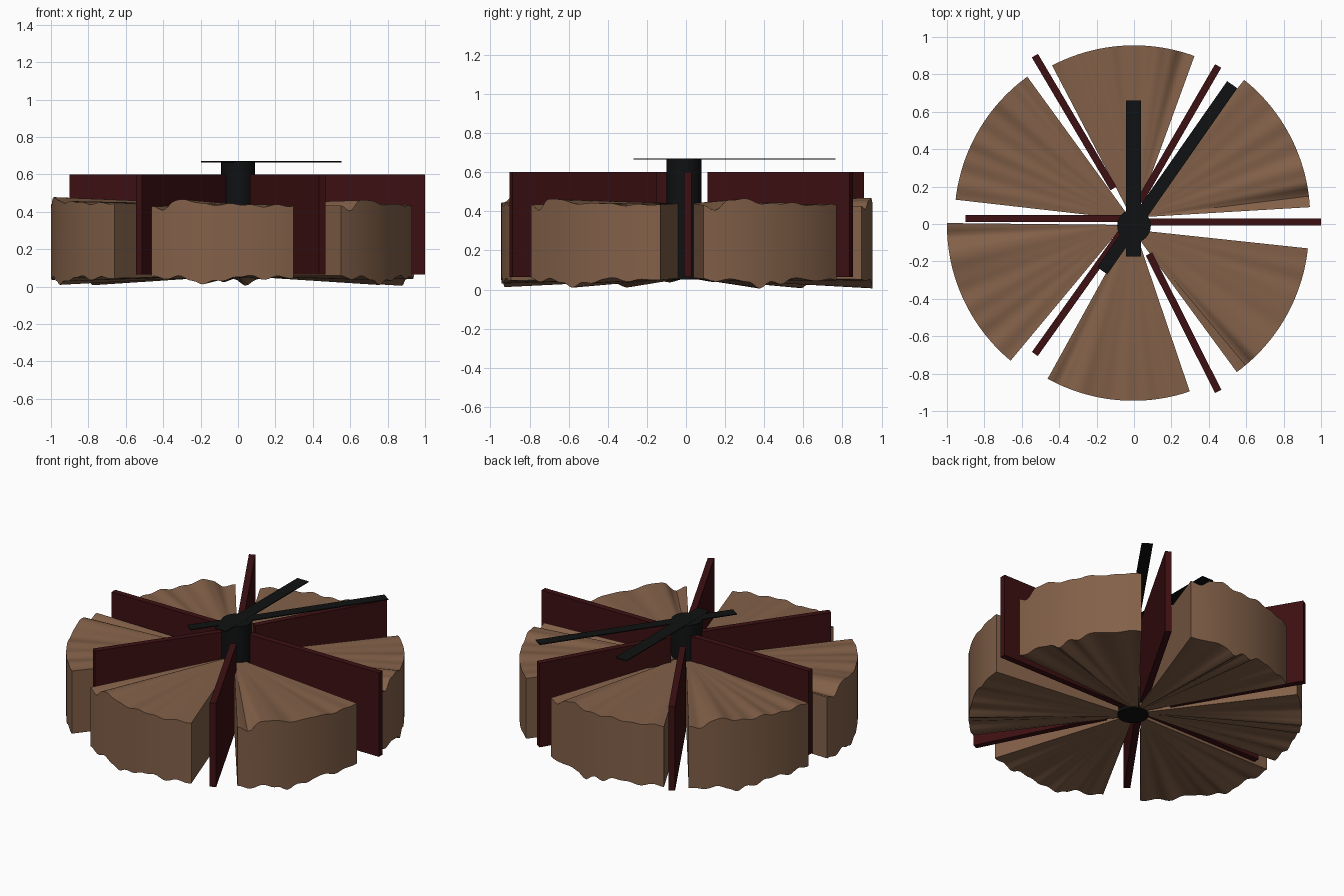
import bpy, bmesh, math
from mathutils import Matrix, Vector

if "Cube" in bpy.data.objects:
    bpy.data.objects.remove(bpy.data.objects["Cube"])


def material(name, color):
    m = bpy.data.materials.new(name)
    m.diffuse_color = (*color, 1)
    m.use_nodes = True
    m.node_tree.nodes["Principled BSDF"].inputs["Base Color"].default_value = m.diffuse_color
    return m


BROWN = material("brown", (0.225, 0.118, 0.066))
MAROON = material("dark_red", (0.047, 0.005, 0.006))
BLACK = material("black", (0.005, 0.0055, 0.006))


def finish(bm, name, mat, smooth=False):
    bmesh.ops.recalc_face_normals(bm, faces=bm.faces)
    me = bpy.data.meshes.new(name)
    bm.to_mesh(me)
    bm.free()
    me.materials.append(mat)
    ob = bpy.data.objects.new(name, me)
    bpy.context.collection.objects.link(ob)
    if smooth:
        bpy.ops.object.select_all(action='DESELECT')
        ob.select_set(True)
        bpy.context.view_layer.objects.active = ob
        bpy.ops.object.shade_smooth_by_angle(angle=math.radians(35))
    return ob


def bar(name, a, b, width, z0, z1, mat):
    """Straight upright bar between two plan points."""
    a, b = Vector(a), Vector(b)
    d = b - a
    c = (a + b) / 2
    bm = bmesh.new()
    bmesh.ops.create_cube(bm, size=1, matrix=Matrix.Translation((c.x, c.y, (z0 + z1) / 2))
                          @ Matrix.Rotation(math.atan2(d.y, d.x), 4, 'Z')
                          @ Matrix.Diagonal((d.length, width, z1 - z0, 1)))
    return finish(bm, name, mat)


# Rim heights along a wedge (fraction of the arc, z)
TOP = [(0, .43), (.08, .408), (.17, .458), (.25, .466), (.38, .442), (.5, .437),
       (.58, .445), (.68, .436), (.8, .43), (.9, .437), (1, .43)]
BOTTOM = [(0, .055), (.1, .042), (.2, .055), (.3, .035), (.37, .008), (.45, .038),
          (.52, .028), (.6, .054), (.7, .057), (.8, .04), (.9, .055), (1, .045)]


def height(points, t):
    for (t0, z0), (t1, z1) in zip(points, points[1:]):
        if t <= t1:
            s = (t - t0) / (t1 - t0)
            s = s * s * (3 - 2 * s)
            return z0 + (z1 - z0) * s
    return points[-1][1]


def wedge(name, apex, a0, a1, seed, lift=0.0, radius=0.945, n=40):
    """Pie wedge whose folds fan out from the apex."""
    bm = bmesh.new()
    ax, ay = apex
    top_c = bm.verts.new((ax, ay, .44))
    bot_c = bm.verts.new((ax, ay, .058))
    tops, bots = [], []
    for i in range(n + 1):
        t = i / n
        a = math.radians(a0 + (a1 - a0) * t)
        x, y = ax + radius * math.cos(a), ay + radius * math.sin(a)
        ripple = .004 * math.sin(38 * t + seed)
        tops.append(bm.verts.new((x, y, height(TOP, t) + ripple + lift)))
        bots.append(bm.verts.new((x, y, max(0, height(BOTTOM, t) + ripple - lift * .2))))
    for i in range(n):
        bm.faces.new((top_c, tops[i], tops[i + 1]))
        bm.faces.new((bot_c, bots[i + 1], bots[i]))
        bm.faces.new((bots[i], bots[i + 1], tops[i + 1], tops[i]))
    bm.faces.new((bot_c, bots[0], tops[0], top_c))
    bm.faces.new((bot_c, top_c, tops[-1], bots[-1]))
    finish(bm, name, BROWN, smooth=True)


# Six rippled wedges
for i, (apex, a0, a1, lift) in enumerate([
        ((-.005, 0), -118.9, -71.3, 0),
        ((-.01, -.03), -53.7, -6.1, 0),
        ((-.003, .034), 3.4, 51.2, 0),
        ((0, .01), 70, 117.6, 0),
        ((-.015, .023), 126, 173.5, .015),
        ((-.055, -.005), 179.4, 230.2, .012)]):
    wedge(f"wedge_{i + 1}", apex, a0, a1, i * 1.3, lift)

# Six divider panels
for i, (a, b) in enumerate([
        ((.07, .01), (1.0, .01)),
        ((.03, .12), (.45, .845)),
        ((-.11, .19), (-.53, .9)),
        ((-.07, .03), (-.9, .03)),
        ((-.05, -.02), (-.53, -.695)),
        ((.08, -.16), (.45, -.895))]):
    bar(f"divider_{i + 1}", a, b, .038, .065, .6, MAROON)

# Central hub
bm = bmesh.new()
bmesh.ops.create_cone(bm, cap_ends=True, segments=32, radius1=.09, radius2=.09, depth=.62,
                      matrix=Matrix.Translation((0, -.01, .36)))
finish(bm, "hub", BLACK, smooth=True)

# Two thin hands on top of the hub
bar("short_hand", (-.003, -.175), (-.003, .66), .08, .666, .671, BLACK)
bar("long_hand", (-.17, -.25), (.525, .745), .066, .665, .6705, BLACK)
